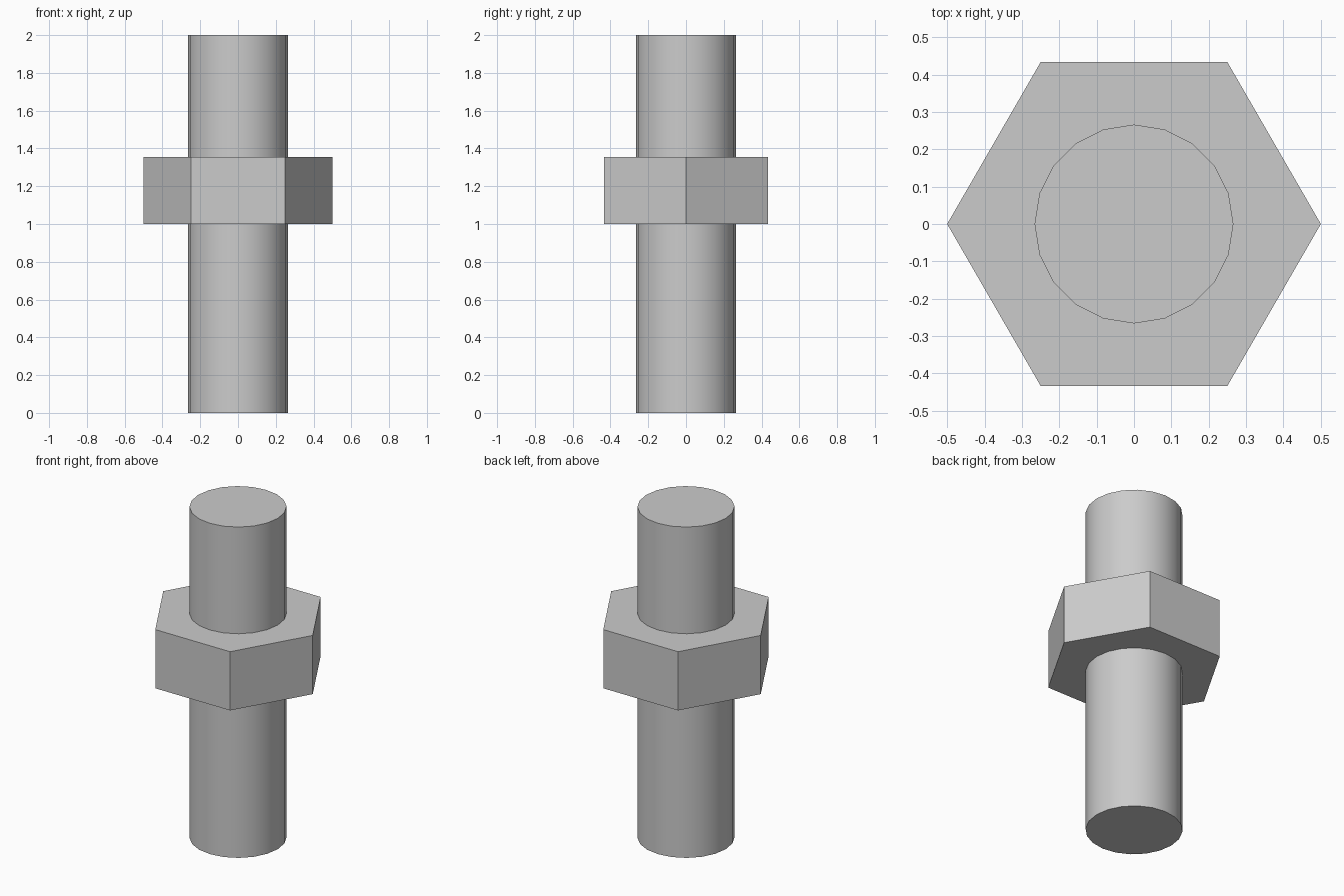
import bpy
import math

cube = bpy.data.objects.get("Cube")
if cube:
    bpy.data.objects.remove(cube, do_unlink=True)

# Single plain metal colour
GREY = (0.6, 0.6, 0.6, 1.0)
metal = bpy.data.materials.new("grey_metal")
metal.use_nodes = True
metal.diffuse_color = GREY
metal.node_tree.nodes["Principled BSDF"].inputs["Base Color"].default_value = GREY


def prism(name, sides, radius, bottom, top, turn=0.0):
    """Upright prism between two heights."""
    bpy.ops.mesh.primitive_cylinder_add(
        vertices=sides, radius=radius, depth=top - bottom,
        location=(0, 0, (bottom + top) / 2), rotation=(0, 0, turn))
    obj = bpy.context.object
    obj.name = name
    obj.data.materials.append(metal)
    return obj


# Round shaft, smooth around its side with crisp end rims
shaft = prism("shaft", 20, 0.266, 0.0, 2.0)
bpy.ops.object.shade_smooth_by_angle(angle=math.radians(30))

# Flat-sided hexagonal nut with corners pointing left and right
nut = prism("hex_nut", 6, 0.5, 1.0, 1.355, turn=math.pi / 2)
